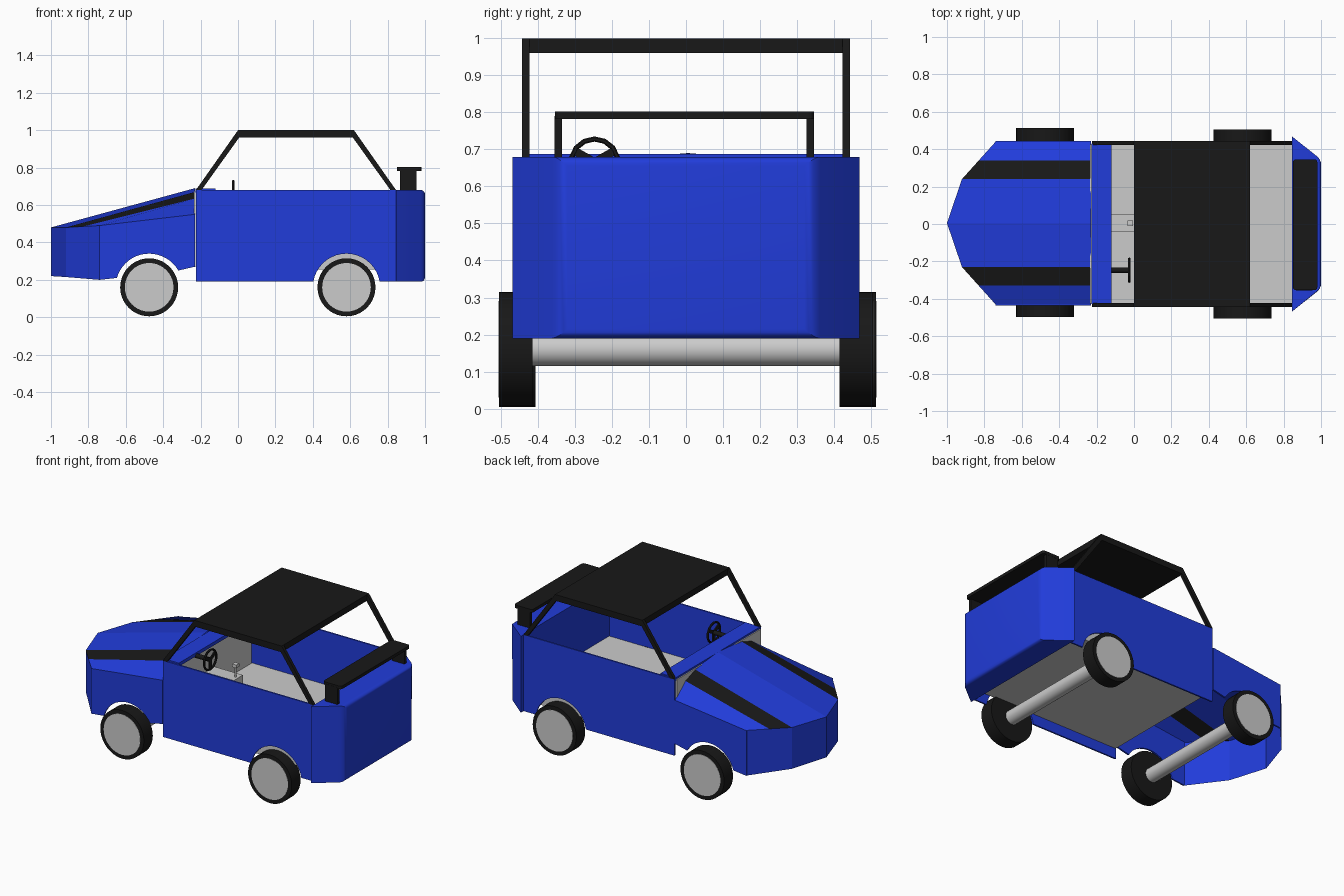
import bpy, bmesh
from math import pi, cos, sin, asin
from mathutils import Vector, Matrix

if "Cube" in bpy.data.objects:
    bpy.data.objects.remove(bpy.data.objects["Cube"])


def material(name, rgb):
    m = bpy.data.materials.new(name)
    m.diffuse_color = (*rgb, 1)
    m.use_nodes = True
    m.node_tree.nodes["Principled BSDF"].inputs["Base Color"].default_value = m.diffuse_color
    return m


BLUE = material("blue_paint", (0.015, 0.045, 0.7))
BLACK = material("black_trim", (0.009, 0.009, 0.009))


def finish(name, bm, mat=None, smooth=False):
    bmesh.ops.recalc_face_normals(bm, faces=bm.faces)
    me = bpy.data.meshes.new(name)
    bm.to_mesh(me)
    bm.free()
    ob = bpy.data.objects.new(name, me)
    bpy.context.collection.objects.link(ob)
    if mat:
        me.materials.append(mat)
    if smooth:
        bpy.ops.object.select_all(action='DESELECT')
        ob.select_set(True)
        bpy.context.view_layer.objects.active = ob
        bpy.ops.object.shade_smooth_by_angle(angle=0.6)
    return ob


def box(name, x, y, z, mat=None):
    bm = bmesh.new()
    c = [(a + b) / 2 for a, b in (x, y, z)]
    s = [b - a for a, b in (x, y, z)]
    bmesh.ops.create_cube(bm, size=1, matrix=Matrix.Translation(c) @ Matrix.Diagonal((*s, 1)))
    return finish(name, bm, mat)


def prism_mesh(pts, lo, hi, axis):
    """Extrude a 2D outline: axis 'y' takes (x, z) points, axis 'z' takes (x, y)."""
    at = (lambda p, h: (p[0], h, p[1])) if axis == 'y' else (lambda p, h: (p[0], p[1], h))
    bm = bmesh.new()
    f = bm.faces.new([bm.verts.new(at(p, lo)) for p in pts])
    ext = bmesh.ops.extrude_face_region(bm, geom=[f])
    move = Vector(at((0, 0), hi - lo))
    bmesh.ops.translate(bm, vec=move, verts=[v for v in ext["geom"] if isinstance(v, bmesh.types.BMVert)])
    bm.normal_update()
    bmesh.ops.triangulate(bm, faces=[g for g in bm.faces if len(g.verts) > 6])
    return bm


def cylinder(name, centre, r, depth, mat=None, rot=Matrix.Rotation(pi / 2, 4, 'X'), n=40):
    bm = bmesh.new()
    bmesh.ops.create_cone(bm, cap_ends=True, segments=n, radius1=r, radius2=r, depth=depth,
                          matrix=Matrix.Translation(centre) @ rot)
    return finish(name, bm, mat, True)


def sheet(name, faces, mat):
    bm = bmesh.new()
    for f in faces:
        bm.faces.new([bm.verts.new(p) for p in f])
    bmesh.ops.remove_doubles(bm, verts=bm.verts, dist=1e-4)
    return finish(name, bm, mat)


def arch(cx, z_left, z_right, r=0.18, cz=0.16, n=18):
    """Wheel-arch points from left to right."""
    a0, a1 = pi - asin((z_left - cz) / r), asin((z_right - cz) / r)
    return [(cx + r * cos(a0 + (a1 - a0) * i / n), cz + r * sin(a0 + (a1 - a0) * i / n))
            for i in range(n + 1)]


FRONT, REAR = -0.475, 0.58

for s, side in ((-1, "right"), (1, "left")):
    def m(x, y, z):
        return (x, s * y + 0.005, z)

    # Nose and bonnet panels
    c0, c1 = m(-0.23, 0, 0.69), m(-1, 0, 0.48)
    b0, b1 = m(-0.23, 0.235, 0.67), m(-0.92, 0.235, 0.48)
    s0, s1 = m(-0.23, 0.335, 0.635), m(-0.83, 0.335, 0.485)
    e0, e1 = m(-0.23, 0.435, 0.55), m(-0.74, 0.435, 0.49)
    n0, n1, n2 = m(-1, 0, 0.22), m(-0.92, 0.235, 0.215), m(-0.74, 0.435, 0.20)
    sheet("bonnet_" + side, [(c0, c1, b1, b0), (s0, s1, e1, e0)], BLUE)
    sheet("bonnet_stripe_" + side, [(b0, b1, s1, s0)], BLACK)
    sheet("nose_" + side, [(c1, n0, n1, b1), (b1, n1, n2, e1, s1)], BLUE)

    # Front wing and cabin side, each with a wheel arch
    lo, hi = sorted((s * 0.43, s * 0.44))
    wing = [(-0.74, 0.2)] + arch(FRONT, 0.21, 0.25) + [(-0.23, 0.27), (-0.23, 0.55), (-0.74, 0.49)]
    finish("front_wing_" + side, prism_mesh(wing, lo + 0.005, hi + 0.005, 'y'), BLUE)
    panel = [(-0.225, 0.19)] + arch(REAR, 0.19, 0.19) + [(0.85, 0.19), (0.85, 0.68), (-0.225, 0.68)]
    finish("cabin_side_" + side, prism_mesh(panel, lo, hi, 'y'), BLUE)

    # Roof pillars
    lo, hi = sorted((s * 0.423, s * 0.443))
    for label, pts in (("front", [(-0.225, 0.68), (-0.195, 0.68), (0.02, 0.98), (0, 1)]),
                       ("rear", [(0.845, 0.68), (0.815, 0.68), (0.6, 0.98), (0.62, 1)])):
        finish(f"{label}_pillar_{side}", prism_mesh(pts, lo, hi, 'y'), BLACK)

    # Wheels
    for label, x, shift in (("front", FRONT, 0.008), ("rear", REAR, 0)):
        y = s * 0.46 + shift
        cylinder(f"{label}_tyre_{side}", (x, y, 0.16), 0.155, 0.09, BLACK)
        cylinder(f"{label}_hub_{side}", (x, y + s * 0.0445, 0.16), 0.13, 0.004)

    # Spoiler post
    lo, hi = sorted((s * 0.33 - 0.005, s * 0.35 - 0.005))
    box("spoiler_post_" + side, (0.865, 0.955), (lo, hi), (0.67, 0.79), BLACK)

# Axles
for label, x in (("front", FRONT), ("rear", REAR)):
    cylinder(label + "_axle", (x, 0, 0.16), 0.045, 0.84)

# Floor, firewall and dashboard top
box("floor", (-0.22, 0.85), (-0.428, 0.428), (0.255, 0.34))
box("firewall", (-0.235, -0.2), (-0.425, 0.425), (0.27, 0.675))
box("dashboard", (-0.228, -0.12), (-0.428, 0.43), (0.665, 0.687), BLUE)

# Roof
box("roof", (0, 0.62), (-0.443, 0.443), (0.96, 1), BLACK)

# Tail with rounded rear edges
bm = prism_mesh([(0.845, -0.468), (1, -0.345), (1, 0.345), (0.845, 0.468)], 0.19, 0.68, 'z')
edges = [e for e in bm.edges if all(v.co.x > 0.99 for v in e.verts)]
bmesh.ops.bevel(bm, geom=edges, offset=0.025, segments=4, profile=0.5, affect='EDGES')
finish("tail", bm, BLUE, True)

# Spoiler blade with rounded corners
bm = prism_mesh([(0.85, -0.354), (0.98, -0.354), (0.98, 0.346), (0.85, 0.346)], 0.782, 0.802, 'z')
edges = [e for e in bm.edges if abs(e.verts[0].co.z - e.verts[1].co.z) > 0.01]
bmesh.ops.bevel(bm, geom=edges, offset=0.015, segments=3, profile=0.5, affect='EDGES')
finish("spoiler_blade", bm, BLACK)

# Centre console and gear lever
box("console", (-0.2, 0.0), (-0.042, 0.05), (0.33, 0.46))
cylinder("gear_lever", (-0.02, 0.005, 0.49), 0.006, 0.08, None, Matrix.Identity(4), 12)
box("gear_knob", (-0.035, -0.005), (-0.01, 0.02), (0.525, 0.545))

# Steering wheel: rim, spokes and column
hub = Vector((-0.025, -0.247, 0.665))
turn = Matrix.Translation(hub) @ Matrix.Rotation(pi / 2, 4, 'Y')
bpy.ops.mesh.primitive_torus_add(major_segments=14, minor_segments=6, major_radius=0.063,
                                 minor_radius=0.007, location=hub, rotation=(0, pi / 2, 0))
rim = bpy.context.object
rim.name = "steering_rim"
rim.data.materials.append(BLACK)
bm = bmesh.new()
for k in range(3):
    bmesh.ops.create_cube(bm, size=1, matrix=turn @ Matrix.Rotation(2 * pi * k / 3, 4, 'Z')
                          @ Matrix.Translation((0.03, 0, 0)) @ Matrix.Diagonal((0.062, 0.022, 0.008, 1)))
finish("steering_spokes", bm, BLACK)
cylinder("steering_column", hub - Vector((0.06, 0, 0)), 0.014, 0.12, BLACK,
         Matrix.Rotation(pi / 2, 4, 'Y'), 12)
